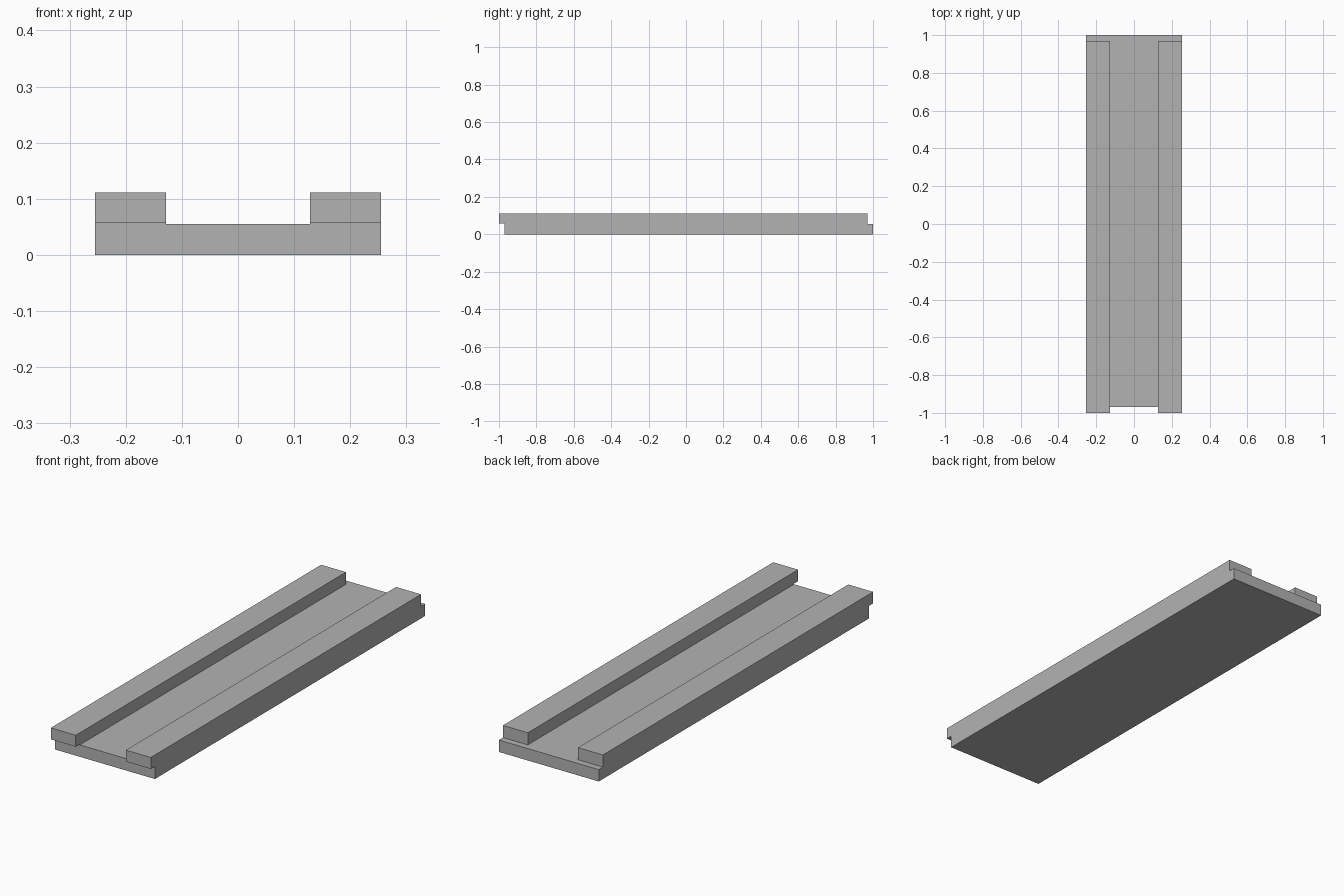
import bpy
import bmesh

cube = bpy.data.objects.get("Cube")
if cube:
    bpy.data.objects.remove(cube, do_unlink=True)

# One plain grey for the whole piece
GREY = (0.45, 0.45, 0.45, 1.0)
grey = bpy.data.materials.new("plain grey")
grey.use_nodes = True
grey.diffuse_color = GREY
grey.node_tree.nodes["Principled BSDF"].inputs["Base Color"].default_value = GREY


def extrude_profile(name, profile, x0, x1):
    """Sweep a closed side profile of (y, z) points from x0 to x1."""
    bm = bmesh.new()
    face = bm.faces.new([bm.verts.new((x0, y, z)) for y, z in profile])
    swept = bmesh.ops.extrude_face_region(bm, geom=[face])["geom"]
    verts = [v for v in swept if isinstance(v, bmesh.types.BMVert)]
    bmesh.ops.translate(bm, verts=verts, vec=(x1 - x0, 0, 0))
    bmesh.ops.recalc_face_normals(bm, faces=bm.faces)
    mesh = bpy.data.meshes.new(name)
    bm.to_mesh(mesh)
    bm.free()
    mesh.materials.append(grey)
    obj = bpy.data.objects.new(name, mesh)
    bpy.context.collection.objects.link(obj)
    return obj


HALF_WIDTH, GROOVE = 0.255, 0.128
FRONT, BACK = -0.97, 0.97
DECK, LIP, TOP = 0.055, 0.058, 0.111

# Base plate, reaching past the rails at the back
extrude_profile("base_plate", [(FRONT, 0), (1, 0), (1, DECK), (FRONT, DECK)],
                -HALF_WIDTH, HALF_WIDTH)

# Side rails, overhanging the base at the front
rail = [(FRONT, DECK), (BACK, DECK), (BACK, TOP), (-1, TOP), (-1, LIP), (FRONT, LIP)]
extrude_profile("left_rail", rail, GROOVE, HALF_WIDTH)
extrude_profile("right_rail", rail, -HALF_WIDTH, -GROOVE)
